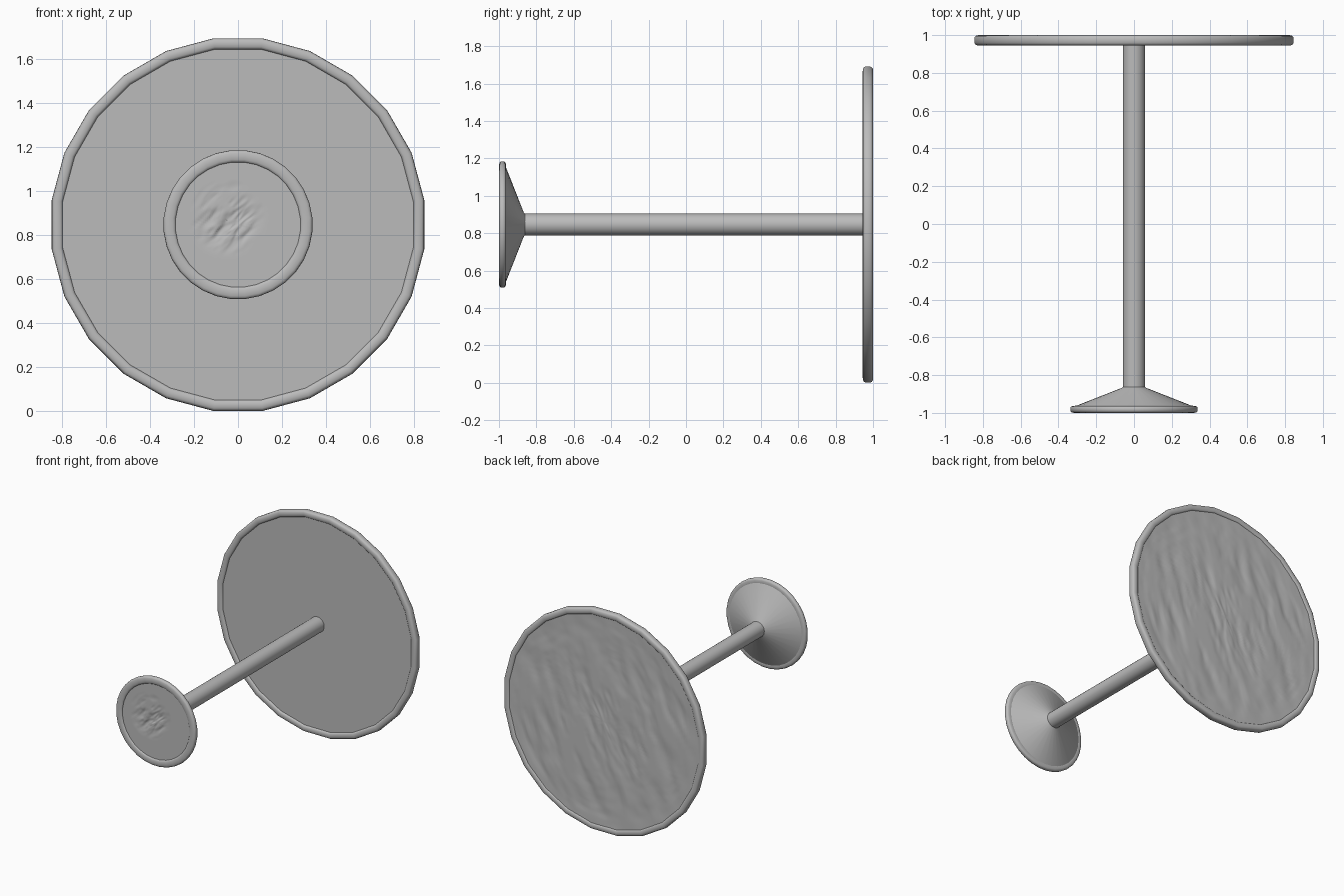
import bpy
import bmesh
import math
from mathutils import Vector, noise

if "Cube" in bpy.data.objects:
    bpy.data.objects.remove(bpy.data.objects["Cube"], do_unlink=True)

CZ = 0.846  # height of the shared axis, which runs along y

# Single stone grey for everything
grey = bpy.data.materials.new("stone_grey")
grey.use_nodes = True
colour = (0.5, 0.5, 0.5, 1)
grey.diffuse_color = colour
grey.node_tree.nodes["Principled BSDF"].inputs["Base Color"].default_value = colour


def finish(name, bm, angle):
    bmesh.ops.remove_doubles(bm, verts=bm.verts, dist=1e-5)
    bmesh.ops.recalc_face_normals(bm, faces=bm.faces)
    mesh = bpy.data.meshes.new(name)
    bm.to_mesh(mesh)
    bm.free()
    mesh.materials.append(grey)
    obj = bpy.data.objects.new(name, mesh)
    bpy.context.collection.objects.link(obj)
    bpy.ops.object.select_all(action='DESELECT')
    obj.select_set(True)
    bpy.context.view_layer.objects.active = obj
    bpy.ops.object.shade_smooth_by_angle(angle=math.radians(angle))
    return obj


def lathe(name, profile, sides, phase=0.0, closed=False, angle=35):
    """Spin a (radius, y) profile around the model's axis."""
    bm = bmesh.new()
    rings = []
    for i in range(sides):
        a = math.tau * (i + phase) / sides
        rings.append([bm.verts.new((r * math.sin(a), y, CZ + r * math.cos(a)))
                      for r, y in profile])
    spans = len(profile) if closed else len(profile) - 1
    for i in range(sides):
        p, q = rings[i], rings[(i + 1) % sides]
        for j in range(spans):
            k = (j + 1) % len(profile)
            bm.faces.new((p[j], p[k], q[k], q[j]))
    return finish(name, bm, angle)


def rolled_rim(name, outer, width, y0, y1, sides, phase):
    """Rounded band whose section is a soft oval."""
    rc, yc = outer - width / 2, (y0 + y1) / 2
    section = []
    for i in range(16):
        a = math.tau * i / 16
        c, s = math.cos(a), math.sin(a)
        section.append((rc + width / 2 * math.copysign(abs(c) ** 0.7, c),
                        yc + (y1 - y0) / 2 * math.copysign(abs(s) ** 0.7, s)))
    return lathe(name, section, sides, phase, closed=True, angle=40)


def carved_disc(name, radius, y, depth, rings, sides, stretch, slant, mask):
    """Disc with shallow streaky chisel marks; depth is signed along y."""
    bm = bmesh.new()
    ca, sa = math.cos(slant), math.sin(slant)
    grid = []
    for j in range(rings + 1):
        r = radius * j / rings
        row = []
        for i in range(sides):
            a = math.tau * i / sides
            x, z = r * math.sin(a), r * math.cos(a)
            along, across = x * sa + z * ca, x * ca - z * sa
            n = noise.fractal(Vector((across * stretch, along * stretch * 0.25, 3.7)),
                              0.8, 2.0, 3)
            cut = max(0.0, min(1.0, 0.3 + n * 0.9)) * mask(x, z, r / radius)
            row.append(bm.verts.new((x, y + depth * cut, CZ + z)))
        grid.append(row)
    for p, q in zip(grid, grid[1:]):
        for i in range(sides):
            k = (i + 1) % sides
            if p is grid[0]:
                bm.faces.new((p[0], q[i], q[k]))
            else:
                bm.faces.new((p[i], q[i], q[k], p[k]))
    return finish(name, bm, 50)


# Large 24-sided table top, standing upright at the back
rolled_rim("top_rim", 0.853, 0.052, 0.945, 1.0, 24, 0.5)
lathe("top_panel", [(0, 0.958), (0.825, 0.958), (0.825, 0.98)], 24, 0.5)
carved_disc("top_carved_face", 0.822, 0.992, -0.009, 48, 120, 13, 0.35,
            lambda x, z, t: min(1, (1 - t) * 8))

# Round column along the axis
lathe("column", [(0.059, -0.88), (0.059, 0.965)], 24)

# Flared foot: cone, rolled rim and carved underside
lathe("foot_cone", [(0.059, -0.88), (0.062, -0.866), (0.075, -0.857),
                    (0.095, -0.866), (0.315, -0.963), (0.325, -0.975)][0:1]
      + [(0.059, -0.862), (0.066, -0.868), (0.31, -0.964), (0.325, -0.975)], 32)
rolled_rim("foot_rim", 0.339, 0.056, -1.0, -0.962, 32, 0.5)
carved_disc("foot_carved_face", 0.312, -0.99, 0.016, 40, 100, 24, 0.75,
            lambda x, z, t: max(0, min(1, 1.6 - math.hypot(x + 0.05, z - 0.03) / 0.11)))
